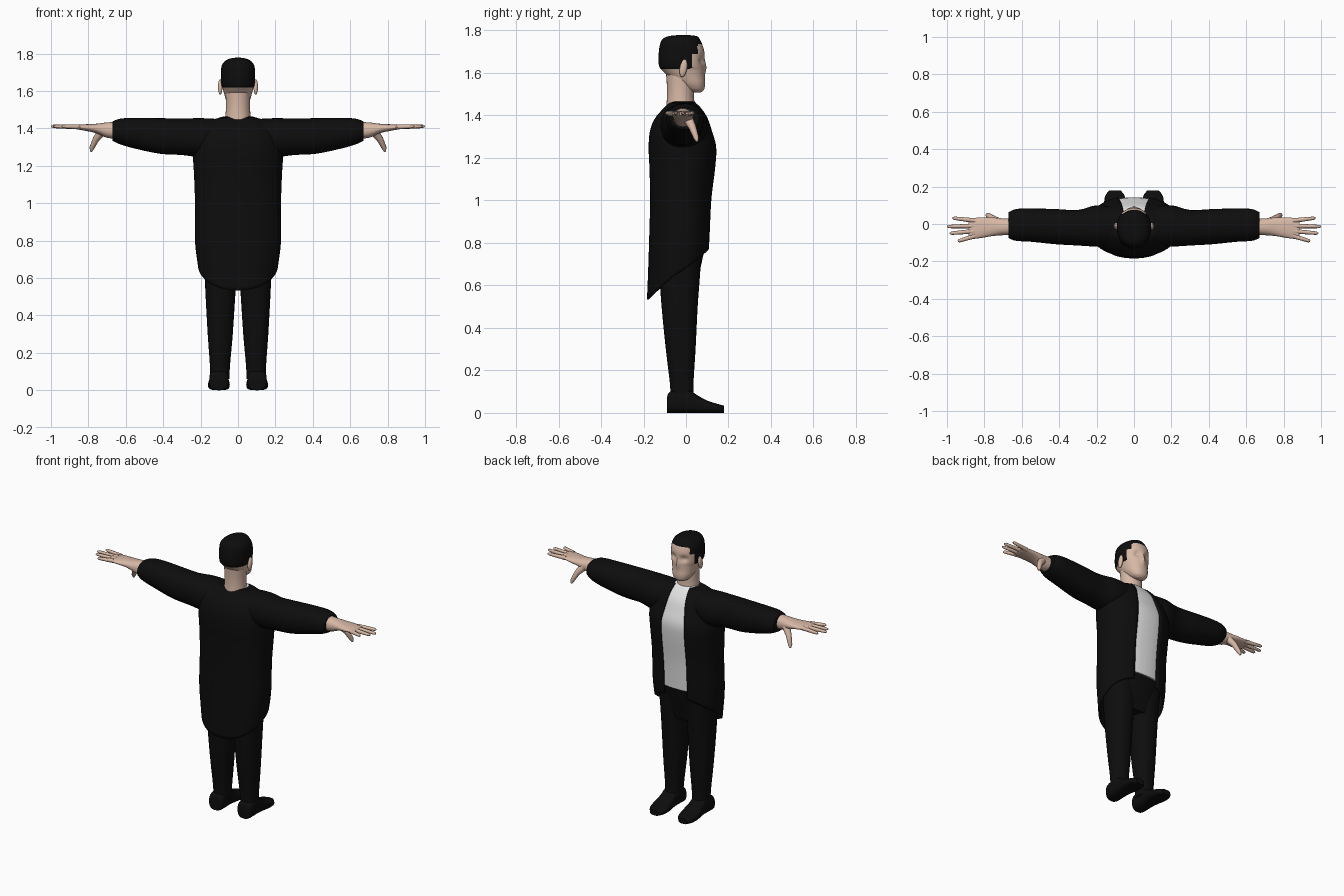
import bpy, bmesh, math
from mathutils import Vector
from math import sin, cos, pi, exp

if "Cube" in bpy.data.objects:
    bpy.data.objects.remove(bpy.data.objects["Cube"])


def material(name, r, g, b):
    m = bpy.data.materials.new(name)
    m.use_nodes = True
    m.diffuse_color = (r, g, b, 1)
    bsdf = m.node_tree.nodes["Principled BSDF"]
    bsdf.inputs["Base Color"].default_value = (r, g, b, 1)
    bsdf.inputs["Roughness"].default_value = 0.8
    return m


BLACK = material("black cloth", 0.004, 0.004, 0.004)
SKIN = material("skin", 0.68, 0.48, 0.38)
WHITE = material("white shirt", 0.8, 0.8, 0.8)
parts = []


def spow(v, p):
    return math.copysign(abs(v) ** p, v)


def smooth_rows(rows, k=4):
    """Catmull-Rom interpolation of number rows."""
    out = []
    for i in range(len(rows) - 1):
        a, b, c, d = (rows[max(0, min(len(rows) - 1, j))] for j in range(i - 1, i + 3))
        for s in range(k):
            t = s / k
            out.append(tuple(q + t / 2 * (r - p + t * (2 * p - 5 * q + 4 * r - w + t * (3 * (q - r) + w - p)))
                             for p, q, r, w in zip(a, b, c, d)))
    return out + [rows[-1]]


def finish(name, bm, mats, mirror=False):
    bmesh.ops.recalc_face_normals(bm, faces=bm.faces)
    me = bpy.data.meshes.new(name)
    bm.to_mesh(me)
    bm.free()
    ob = bpy.data.objects.new(name, me)
    bpy.context.collection.objects.link(ob)
    for m in mats:
        me.materials.append(m)
    if mirror:
        ob.modifiers.new("mirror", "MIRROR")
    parts.append(ob)
    return ob


def loft(rings, n=32, p=1.0):
    """Rings of (centre, u axis, v axis), joined by quads and capped."""
    bm = bmesh.new()
    loops = []
    for c, u, v in rings:
        c, u, v = Vector(c), Vector(u), Vector(v)
        angles = [2 * pi * i / n for i in range(n)]
        loops.append([bm.verts.new(c + u * spow(cos(a), p) + v * spow(sin(a), p)) for a in angles])
    for a, b in zip(loops, loops[1:]):
        for i in range(n):
            j = (i + 1) % n
            bm.faces.new((a[i], a[j], b[j], b[i]))
    bm.faces.new(loops[0])
    bm.faces.new(loops[-1])
    return bm


# Rings across z from (z, x0, x1, y0, y1), and across x from (x, y0, y1, z0, z1)
def z_rings(rows):
    return [(((a + b) / 2, (c + d) / 2, z), ((b - a) / 2, 0, 0), (0, (d - c) / 2, 0))
            for z, a, b, c, d in smooth_rows(rows)]


def x_rings(rows):
    return [((x, (a + b) / 2, (c + d) / 2), (0, (b - a) / 2, 0), (0, 0, (d - c) / 2))
            for x, a, b, c, d in smooth_rows(rows)]


def sym(rows):
    return [(z, -a, a, y0, y1) for z, a, y0, y1 in rows]


def tube(name, points, radii, mat):
    """Round tapering digit through the points."""
    pts = [Vector(q) for q in points]
    d = (pts[-1] - pts[0]).normalized()
    u = d.cross(Vector((0, 1, 0))).normalized()
    v = d.cross(u)
    rings = [(c, u * r, v * r) for c, r in zip(pts, radii)]
    return finish(name, loft(rings, 12), [mat], True)


# Body outline: z, half width, back y, front y
BODY = [(0.53, 0.195, -0.18, 0.09), (0.65, 0.212, -0.175, 0.10), (0.8, 0.23, -0.17, 0.112),
        (1.0, 0.23, -0.165, 0.122), (1.15, 0.235, -0.168, 0.14), (1.25, 0.24, -0.172, 0.145),
        (1.33, 0.23, -0.165, 0.122), (1.39, 0.21, -0.14, 0.10), (1.435, 0.165, -0.1, 0.07),
        (1.465, 0.075, -0.07, 0.045)]
FINE = smooth_rows(BODY, 8)


def outline(z):
    for lo, hi in zip(FINE, FINE[1:]):
        if z <= hi[0]:
            t = max(0, (z - lo[0]) / (hi[0] - lo[0]))
            return [p + t * (q - p) for p, q in zip(lo, hi)][1:]
    return FINE[-1][1:]


# Coat: open shell with a hem falling toward the back
def coat(rows=44, cols=64, p=0.88):
    bm = bmesh.new()
    grid = []
    for r in range(rows + 1):
        s = r / rows
        line = []
        for c in range(cols + 1):
            t = c / cols
            hem = 0.685 + 0.86 * (-0.035 + 0.14 * cos(0.35 + t * (2 * pi - 0.7)))
            z = hem + (1.465 - hem) * s
            a, back, front = outline(z)
            gap = 0.085 if z < 1.25 else 0.085 - 0.15 * (z - 1.25)
            start = math.asin(min(0.95, gap / a) ** (1 / p))
            phi = start + t * (2 * pi - 2 * start)
            y = (back + front) / 2 + (front - back) / 2 * spow(cos(phi), p)
            line.append(bm.verts.new((a * spow(sin(phi), p), y + 0.004 * cos(phi), z)))
        grid.append(line)
    for a, b in zip(grid, grid[1:]):
        for i in range(cols):
            bm.faces.new((a[i], a[i + 1], b[i + 1], b[i]))
    ob = finish("coat", bm, [BLACK])
    mod = ob.modifiers.new("cloth", "SOLIDIFY")
    mod.thickness = 0.01
    mod.offset = -1


coat()

# Shirt and trouser top
shirt_rows = [(z, a - 0.015, b + 0.015, f - 0.004) for z, a, b, f in BODY if z > 0.9]
shirt_rows.insert(0, (0.82, 0.21, -0.15, 0.106))
finish("shirt", loft(z_rings(sym(shirt_rows)), 40, 0.88), [WHITE])
hips = [(0.6, 0.15, -0.11, 0.05), (0.68, 0.18, -0.13, 0.068), (0.76, 0.19, -0.135, 0.085),
        (0.835, 0.2, -0.14, 0.1)]
finish("trouser_top", loft(z_rings(sym(hips)), 32, 0.9), [BLACK])

# Trouser legs
leg = [(0.06, 0.045, 0.15, -0.075, 0.04), (0.13, 0.043, 0.15, -0.075, 0.035),
       (0.3, 0.028, 0.162, -0.095, 0.045), (0.5, 0.015, 0.173, -0.115, 0.055),
       (0.65, 0.004, 0.18, -0.125, 0.066), (0.78, 0.002, 0.19, -0.13, 0.075)]
finish("trouser_leg", loft(z_rings(leg), 28, 0.9), [BLACK], True)

# Shoes: y, half width, height
shoe = [(-0.09, 0.035, 0.07), (-0.075, 0.05, 0.1), (0, 0.05, 0.115), (0.05, 0.052, 0.085),
        (0.1, 0.058, 0.058), (0.15, 0.052, 0.042), (0.18, 0.03, 0.034)]
rings = [((0.102, y, h / 2), (w, 0, 0), (0, 0, h / 2)) for y, w, h in smooth_rows(shoe)]
finish("shoe", loft(rings, 28, 0.65), [BLACK], True)

# Sleeves
sleeve = [(0.1, -0.11, 0.09, 1.29, 1.45), (0.2, -0.12, 0.1, 1.25, 1.455), (0.3, -0.115, 0.075, 1.258, 1.453),
          (0.42, -0.108, 0.08, 1.265, 1.455), (0.55, -0.095, 0.083, 1.292, 1.457),
          (0.63, -0.09, 0.08, 1.315, 1.452), (0.672, -0.075, 0.062, 1.335, 1.437)]
finish("sleeve", loft(x_rings(sleeve), 28, 0.92), [BLACK], True)

# Hands with four fingers and a thumb
palm = [(0.64, -0.06, 0.03, 1.345, 1.435), (0.7, -0.06, 0.03, 1.35, 1.432), (0.76, -0.065, 0.035, 1.375, 1.425),
        (0.82, -0.075, 0.035, 1.388, 1.422), (0.87, -0.08, 0.03, 1.397, 1.419), (0.885, -0.072, 0.022, 1.402, 1.416)]
finish("palm", loft(x_rings(palm), 24, 0.9), [SKIN], True)
fingers = {"index": (0.018, 0.97, 0.032), "middle": (-0.01, 1.0, -0.014),
           "ring": (-0.038, 0.985, -0.05), "little": (-0.064, 0.942, -0.092)}
for name, (y0, tip, y1) in fingers.items():
    a, b = Vector((0.85, y0, 1.408)), Vector((tip, y1, 1.411))
    tube(name + "_finger", [a, a.lerp(b, 0.5), a.lerp(b, 0.92), b], (0.013, 0.011, 0.009, 0.004), SKIN)
tube("thumb", [(0.72, 0.005, 1.39), (0.758, 0.03, 1.345), (0.782, 0.048, 1.295), (0.787, 0.053, 1.277)],
     (0.026, 0.018, 0.013, 0.006), SKIN)

# Neck
neck = [(1.42, 0.072, -0.095, 0.045), (1.48, 0.066, -0.09, 0.038), (1.54, 0.065, -0.09, 0.038),
        (1.61, 0.068, -0.095, 0.04)]
finish("neck", loft(z_rings(sym(neck)), 28), [SKIN])

# Head: hair faces chosen by height and depth, features pressed into the front
head = [(1.508, 0.025, 0.035, 0.07), (1.522, 0.047, 0.0, 0.085), (1.55, 0.064, -0.04, 0.09),
        (1.585, 0.074, -0.085, 0.087), (1.615, 0.082, -0.115, 0.086), (1.63, 0.088, -0.126, 0.086),
        (1.66, 0.091, -0.13, 0.087), (1.7, 0.091, -0.128, 0.086), (1.735, 0.087, -0.122, 0.076),
        (1.76, 0.07, -0.11, 0.064), (1.773, 0.045, -0.082, 0.05), (1.778, 0.015, -0.04, 0.015)]
bm = loft(z_rings(sym(head)), 56, 0.92)
for v in bm.verts:
    if v.co.y > 0.02:
        x, z = abs(v.co.x), v.co.z
        socket = exp(-((x - 0.036) / 0.02) ** 2 - ((z - 1.66) / 0.018) ** 2)
        nose = exp(-(x / 0.014) ** 2 - ((z - 1.625) / 0.03) ** 2)
        v.co.y += 0.01 * nose - 0.016 * socket
for f in bm.faces:
    c = f.calc_center_median()
    edge = 0.055 if c.z > 1.69 else 0.025
    f.material_index = int(c.z > 1.735 or (c.z > 1.618 and c.y < edge))
finish("head", bm, [SKIN, BLACK])

# Ears
bm = bmesh.new()
bmesh.ops.create_uvsphere(bm, u_segments=16, v_segments=10, radius=1)
for v in bm.verts:
    v.co = Vector((0.095 + 0.012 * v.co.x, -0.012 + 0.018 * v.co.y + 0.006 * v.co.z, 1.622 + 0.042 * v.co.z))
finish("ear", bm, [SKIN], True)

# Smooth shading with crisp hems
bpy.ops.object.select_all(action="DESELECT")
for ob in parts:
    ob.select_set(True)
bpy.context.view_layer.objects.active = parts[0]
bpy.ops.object.shade_smooth_by_angle(angle=math.radians(40))
